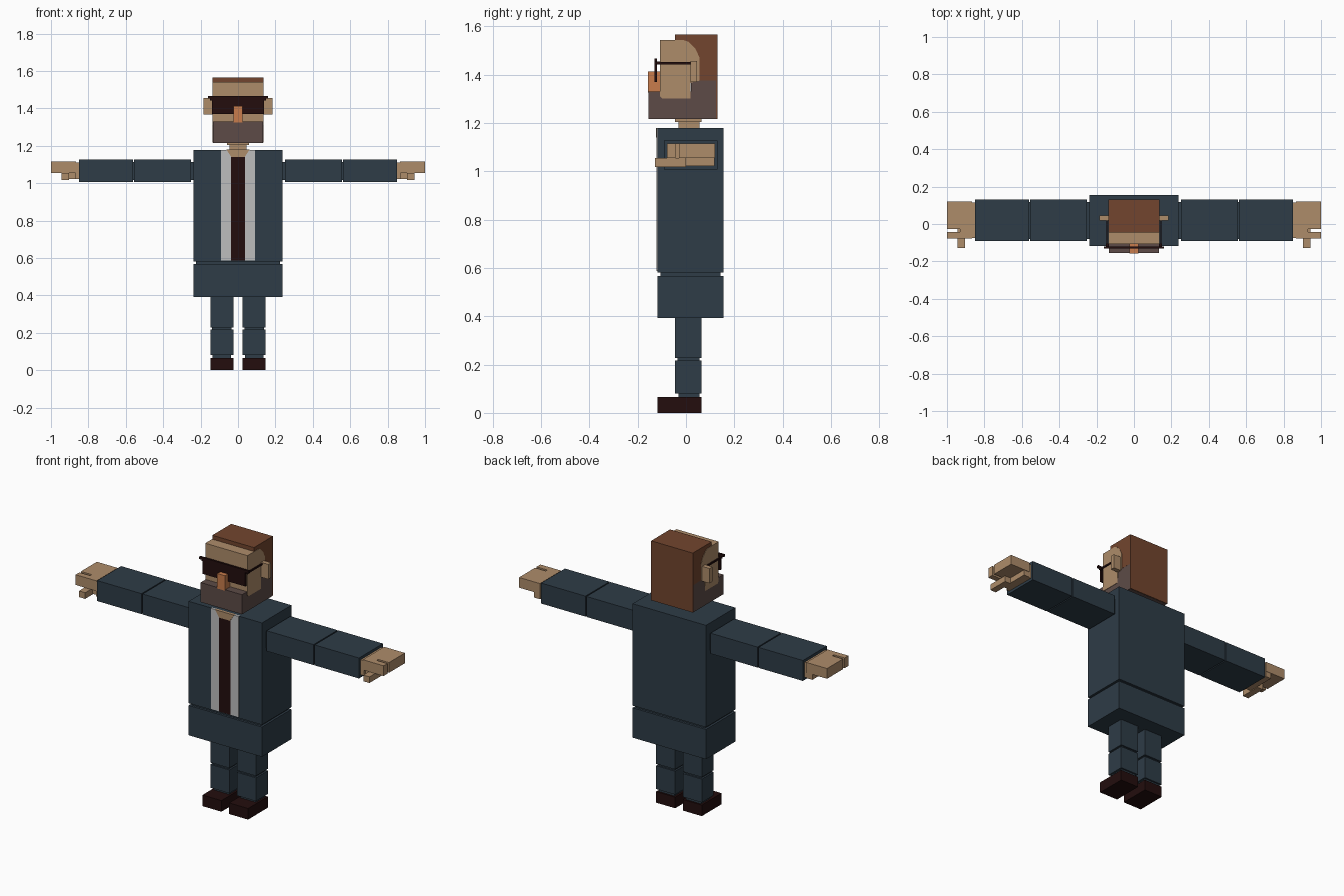
import bpy, bmesh

if "Cube" in bpy.data.objects:
    bpy.data.objects.remove(bpy.data.objects["Cube"])


def lin(c):
    c /= 255
    return c / 12.92 if c <= 0.04045 else ((c + 0.055) / 1.055) ** 2.4


def mat(name, r, g, b):
    m = bpy.data.materials.new(name)
    m.diffuse_color = (lin(r), lin(g), lin(b), 1)
    m.use_nodes = True
    m.node_tree.nodes["Principled BSDF"].inputs["Base Color"].default_value = m.diffuse_color
    return m


NAVY = mat("navy suit", 46, 60, 71)
SKIN = mat("skin", 174, 140, 106)
HAIR = mat("brown hair", 114, 69, 46)
BEARD = mat("grey brown beard", 93, 75, 71)
DARK = mat("dark maroon", 35, 13, 13)
SHIRT = mat("light grey shirt", 190, 190, 190)
NOSE = mat("orange nose", 200, 124, 76)


def prism(name, pts, lo, hi, axis, material):
    """Extrude a 2D outline along an axis: 'x' uses (y,z), 'y' (x,z), 'z' (x,y)."""
    place = {"x": lambda a, b, t: (t, a, b),
             "y": lambda a, b, t: (a, t, b),
             "z": lambda a, b, t: (a, b, t)}[axis]
    bm = bmesh.new()
    bottom = [bm.verts.new(place(a, b, lo)) for a, b in pts]
    top = [bm.verts.new(place(a, b, hi)) for a, b in pts]
    n = len(pts)
    bm.faces.new(bottom)
    bm.faces.new(top[::-1])
    for i in range(n):
        j = (i + 1) % n
        bm.faces.new((bottom[j], bottom[i], top[i], top[j]))
    bmesh.ops.recalc_face_normals(bm, faces=bm.faces)
    me = bpy.data.meshes.new(name)
    bm.to_mesh(me)
    bm.free()
    me.materials.append(material)
    ob = bpy.data.objects.new(name, me)
    bpy.context.collection.objects.link(ob)
    return ob


def box(name, x, y, z, material):
    pts = [(x[0], y[0]), (x[1], y[0]), (x[1], y[1]), (x[0], y[1])]
    return prism(name, pts, z[0], z[1], "z", material)


def mirror(ob):
    ob.modifiers.new("Mirror", "MIRROR")
    return ob


# Body
box("torso", (-.238, .238), (-.118, .155), (.58, 1.178), NAVY)
box("waist_joint", (-.225, .225), (-.105, .142), (.56, .585), NAVY)
box("jacket_skirt", (-.238, .238), (-.118, .155), (.392, .567), NAVY)

# Shirt front, tie and open collar plates
mirror(box("shirt_panel", (.037, .09), (-.122, -.11), (.587, 1.178), SHIRT))
box("tie", (-.037, .037), (-.123, -.11), (.587, 1.14), DARK)
prism("collar_skin", [(-.062, 1.179), (-.035, 1.139), (.035, 1.139), (.062, 1.179)],
      -.125, -.11, "y", SKIN)

# Neck
box("neck", (-.045, .045), (-.03, .055), (1.17, 1.22), SKIN)
box("neck_top", (-.06, .06), (-.045, .065), (1.203, 1.22), SKIN)

# Legs and shoes
for name, y, z, inset, m in [
    ("upper_leg", (-.045, .065), (.228, .40), 0, NAVY),
    ("knee_joint", (-.035, .055), (.21, .235), .01, NAVY),
    ("lower_leg", (-.045, .065), (.08, .217), 0, NAVY),
    ("ankle", (-.03, .055), (.06, .085), .012, NAVY),
    ("shoe", (-.118, .065), (0, .065), 0, DARK),
]:
    mirror(box(name, (.025 + inset, .148 - inset), y, z, m))

# Arms
for name, x, inset, m in [
    ("shoulder_joint", (.23, .255), .012, NAVY),
    ("upper_arm", (.25, .555), 0, NAVY),
    ("elbow_joint", (.55, .567), .012, NAVY),
    ("forearm", (.562, .85), 0, NAVY),
    ("wrist", (.845, .87), .016, SKIN),
]:
    mirror(box(name, x, (-.092 + inset, .13 - inset), (1.006 + inset, 1.126 - inset), m))

# Hands: flat fingers with a slot, thicker palm heel and a dropped thumb
fingers = [(.865, -.078), (1, -.078), (1, -.043), (.93, -.043),
           (.93, -.028), (1, -.028), (1, .12), (.865, .12)]
mirror(prism("fingers", fingers, 1.055, 1.115, "z", SKIN))
mirror(box("palm_heel", (.865, .903), (-.06, .118), (1.022, 1.056), SKIN))
mirror(box("thumb", (.903, .943), (-.128, .0), (1.018, 1.054), SKIN))

# Head: face block, hair and beard
face = [(-.108, 1.31), (-.098, 1.30), (.018, 1.30), (.018, 1.365), (.056, 1.375),
        (.056, 1.47), (.04, 1.505), (.012, 1.535), (-.01, 1.542), (-.108, 1.542)]
prism("face", face, -.137, .137, "x", SKIN)
hair = [(-.045, 1.565), (-.045, 1.378), (.124, 1.375), (.124, 1.216),
        (.13, 1.216), (.13, 1.565)]
prism("hair", hair, -.135, .135, "x", HAIR)
beard = [(-.155, 1.215), (.126, 1.215), (.126, 1.375), (.02, 1.378),
         (.02, 1.33), (-.155, 1.33)]
prism("beard", beard, -.1345, .1345, "x", BEARD)
box("nose", (-.025, .025), (-.157, -.10), (1.325, 1.413), NOSE)
mirror(box("ear", (.13, .184), (.018, .045), (1.368, 1.455), SKIN))

# Glasses
box("lenses", (-.138, .138), (-.13, -.12), (1.37, 1.46), DARK)
box("brow_bar", (-.16, .16), (-.131, -.119), (1.452, 1.466), DARK)
mirror(box("temple_arm", (.141, .147), (-.122, .025), (1.442, 1.452), DARK))
mirror(box("hinge", (.135, .15), (-.125, -.105), (1.442, 1.454), DARK))
